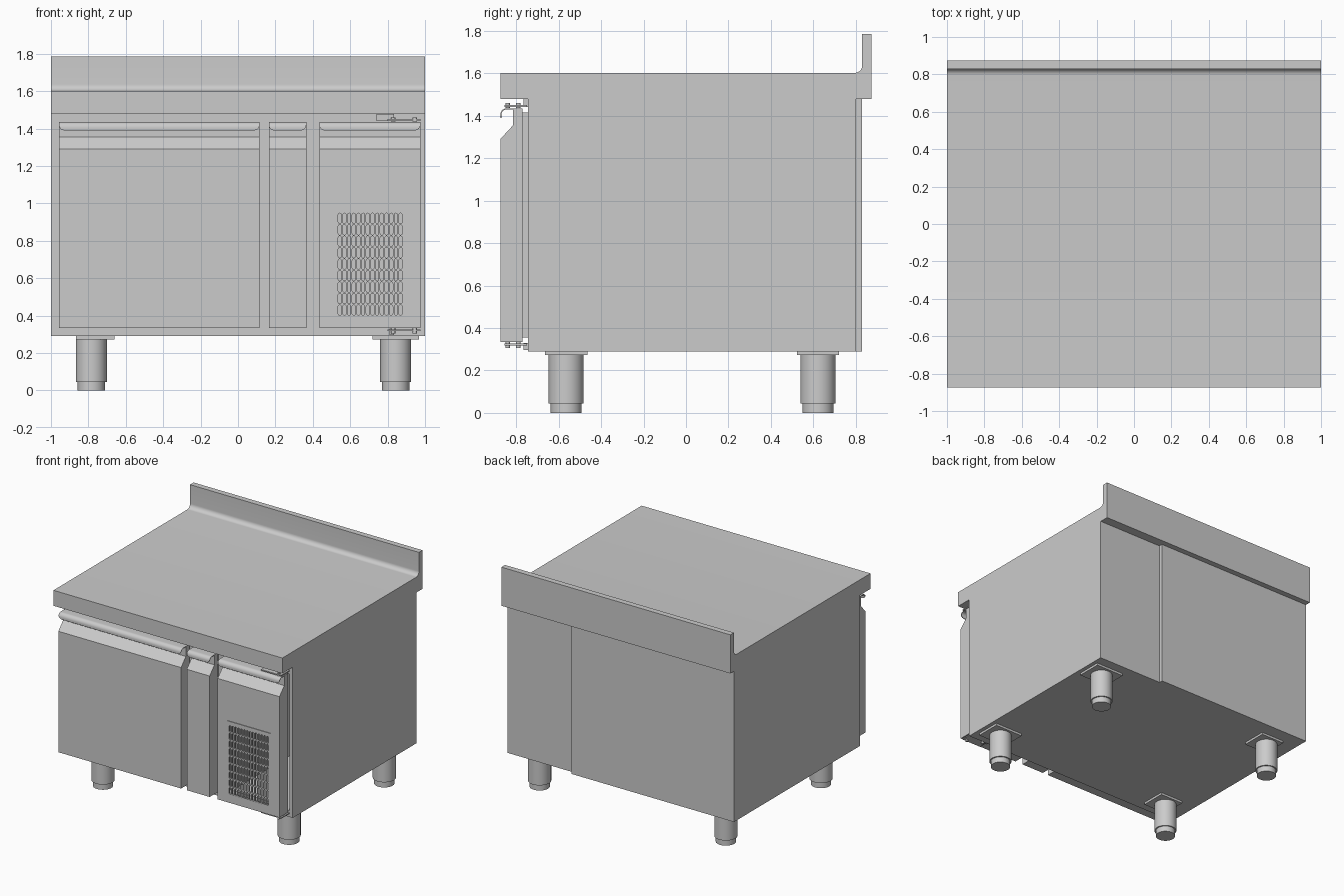
import bpy, bmesh, math

if "Cube" in bpy.data.objects:
    bpy.data.objects.remove(bpy.data.objects["Cube"])


def finish(name, bm, smooth=False):
    bmesh.ops.recalc_face_normals(bm, faces=bm.faces[:])
    me = bpy.data.meshes.new(name)
    bm.to_mesh(me)
    bm.free()
    ob = bpy.data.objects.new(name, me)
    bpy.context.collection.objects.link(ob)
    if smooth:
        bpy.ops.object.select_all(action='DESELECT')
        ob.select_set(True)
        bpy.context.view_layer.objects.active = ob
        bpy.ops.object.shade_smooth_by_angle(angle=math.radians(35))
    return ob


def add_prism(bm, pts, a, b, axis):
    """Extrude 2D points from a to b along axis (the other two axes in order)."""
    def vert(p, t):
        co = list(p)
        co.insert('xyz'.index(axis), t)
        return bm.verts.new(co)
    lo = [vert(p, a) for p in pts]
    hi = [vert(p, b) for p in pts]
    bm.faces.new(lo)
    bm.faces.new(hi[::-1])
    for i in range(len(pts)):
        j = (i + 1) % len(pts)
        bm.faces.new((lo[j], lo[i], hi[i], hi[j]))


def add_box(bm, x, y, z):
    add_prism(bm, [(x[0], y[0]), (x[1], y[0]), (x[1], y[1]), (x[0], y[1])], z[0], z[1], 'z')


def prism(name, pts, a, b, axis, smooth=False):
    bm = bmesh.new()
    add_prism(bm, pts, a, b, axis)
    return finish(name, bm, smooth)


def box(name, x, y, z):
    bm = bmesh.new()
    add_box(bm, x, y, z)
    return finish(name, bm)


def circle(cx, cy, r, n):
    return [(cx + r * math.cos(2 * math.pi * i / n), cy + r * math.sin(2 * math.pi * i / n)) for i in range(n)]


def cut(ob, cutter):
    """Apply a boolean difference and remove the cutter."""
    mod = ob.modifiers.new('cut', 'BOOLEAN')
    mod.object = cutter
    mod.operation = 'DIFFERENCE'
    mod.solver = 'EXACT'
    dg = bpy.context.evaluated_depsgraph_get()
    dg.update()
    me = bpy.data.meshes.new_from_object(ob.evaluated_get(dg))
    ob.modifiers.clear()
    ob.data = me
    bpy.data.objects.remove(cutter)


# Worktop with coved backsplash
cove = [(0.795 + 0.035 * math.cos(math.radians(a)), 1.637 + 0.035 * math.sin(math.radians(a)))
        for a in range(0, -91, -10)]
prism('worktop', [(-0.875, 1.48), (0.875, 1.48), (0.875, 1.785), (0.83, 1.785)] + cove
      + [(0.795, 1.602), (-0.875, 1.602)][1:], -1, 1, 'x', True)

# Cabinet and hollow machine compartment
box('cabinet', (-1, 0.42), (-0.745, 0.83), (0.29, 1.48))
comp = box('machine_compartment', (0.42, 1), (-0.745, 0.80), (0.29, 1.48))
cut(comp, box('cutter', (0.44, 0.97), (-0.8, 0.78), (0.34, 1.42)))


# Door handles: hooked lip with rounded lower corners
def handle(name, x0, x1):
    t, r, corner = 0.005, 0.03, 0.03
    rows = [((-0.80, 1.435), (-0.80, 1.435 - t))]
    for i in range(9):
        a = math.radians(90 + 90 * i / 8)
        rows.append(tuple((-0.845 + q * math.cos(a), 1.405 + q * math.sin(a)) for q in (r, r - t)))
    rows += [((-0.875, z), (-0.875 + t, z)) for z in (1.399, 1.394, 1.39)]
    bm = bmesh.new()
    rings = []
    for o, i in rows:
        d = min(corner, max(0, 1.39 + corner - o[1]))
        s = corner - math.sqrt(corner ** 2 - d ** 2)
        s = min(s, corner * 0.9)
        rings.append([bm.verts.new(c) for c in
                      ((x0 + s, *o), (x0 + s, *i), (x1 - s, *i), (x1 - s, *o))])
    for p, q in zip(rings, rings[1:]):
        for k in range(4):
            m = (k + 1) % 4
            bm.faces.new((p[k], p[m], q[m], q[k]))
    bm.faces.new(rings[0])
    bm.faces.new(rings[-1])
    finish(name, bm, True)


# Doors with sloped grip area, handles and gaskets
door_profile = [(-0.77, 0.335), (-0.875, 0.335), (-0.875, 1.29), (-0.815, 1.355), (-0.815, 1.435), (-0.77, 1.435)]
doors, gaskets = {}, {}
for label, x0, x1 in (('main', -0.957, 0.115), ('narrow', 0.165, 0.365), ('machine', 0.435, 0.975)):
    doors[label] = prism(label + '_door', door_profile, x0, x1, 'x')
    gaskets[label] = box(label + '_gasket', (x0 + 0.015, x1 - 0.015), (-0.77, -0.745), (0.355, 1.415))
    handle(label + '_handle', x0, x1)

# Machine door: hollow back, slotted vent and shallow panel recess
cut(gaskets['machine'], box('cutter', (0.475, 0.935), (-0.8, -0.7), (0.38, 1.39)))
cut(doors['machine'], box('cutter', (0.45, 0.96), (-0.863, -0.7), (0.35, 1.27)))
bm = bmesh.new()
w, h = 0.0085, 0.019
for i in range(14):
    for j in range(9):
        cx, cz = 0.544 + i * 0.025, 0.430 + j * 0.0613
        pts = []
        for k in range(14):
            a = math.pi * (k % 7) / 6 + (math.pi if k > 6 else 0)
            pts.append((cx + w * math.cos(a), cz + (h if k < 7 else -h) + w * math.sin(a)))
        add_prism(bm, pts, -0.89, -0.85, 'y')
add_box(bm, (0.515, 0.897), (-0.89, -0.870), (0.978, 1.22))
cut(doors['machine'], finish('cutter', bm))

# Hinges on the machine door
for label, arm, flange, pin, fx in (('upper', (1.442, 1.451), (1.442, 1.478), (1.437, 1.46), 0.74),
                                    ('lower', (0.318, 0.326), (0.296, 0.33), (0.305, 0.334), 0.81)):
    box(label + '_hinge_arm', (0.80, 0.975), (-0.855, -0.75), arm)
    box(label + '_hinge_flange', (fx, 0.835), (-0.765, -0.745), flange)
    bm = bmesh.new()
    for cx, cy in ((0.945, -0.84), (0.83, -0.79)):
        add_prism(bm, circle(cx, cy, 0.011, 16), pin[0], pin[1], 'z')
    finish(label + '_hinge_pins', bm, True)

# Legs: mounting plate, sleeve and adjustable foot
for side, cx, px in (('left', -0.784, (-0.865, -0.66)), ('right', 0.843, (0.718, 0.968))):
    for end, cy in (('front', -0.565), ('back', 0.622)):
        tag = end + '_' + side
        box(tag + '_leg_plate', px, (cy - 0.1, cy + 0.1), (0.272, 0.29))
        prism(tag + '_leg', circle(cx, cy, 0.083, 40), 0.045, 0.272, 'z', True)
        prism(tag + '_foot', circle(cx, cy, 0.073, 40), 0, 0.045, 'z', True)
